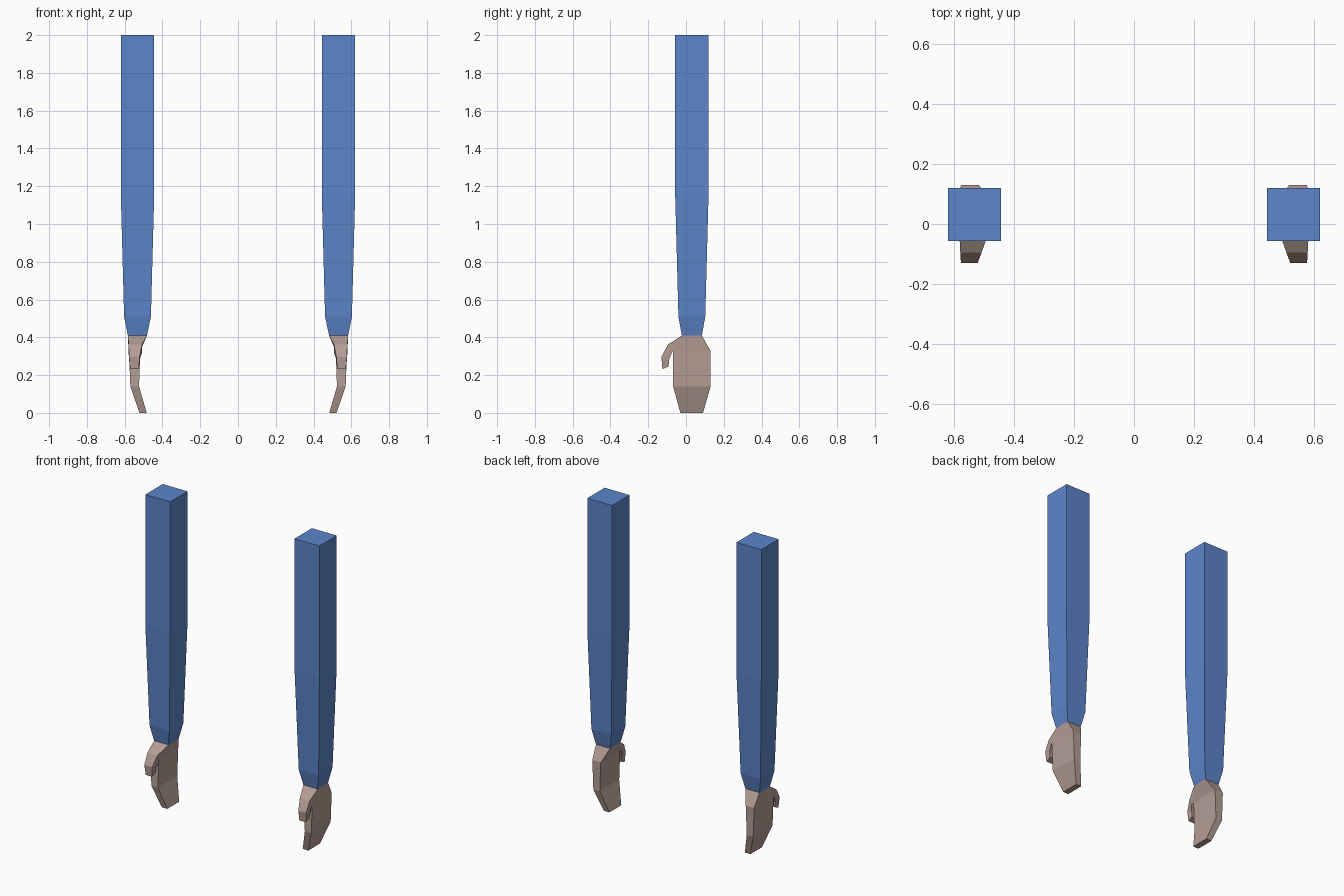
import bpy, bmesh

if "Cube" in bpy.data.objects:
    bpy.data.objects.remove(bpy.data.objects["Cube"])


def material(name, rgb):
    m = bpy.data.materials.new(name)
    linear = [((c / 255 + 0.055) / 1.055) ** 2.4 for c in rgb]
    m.diffuse_color = (*linear, 1)
    m.use_nodes = True
    m.node_tree.nodes["Principled BSDF"].inputs["Base Color"].default_value = m.diffuse_color
    return m


blue = material("sleeve blue", (92, 133, 202))
skin = material("skin", (180, 157, 149))


def ring(bm, z, x0, x1, y0, y1):
    """Rectangular cross-section; corners run front-inner, front-outer, back-outer, back-inner."""
    return [bm.verts.new((x, y, z)) for x, y in ((x0, y0), (x1, y0), (x1, y1), (x0, y1))]


def bridge(bm, a, b, skip=()):
    for i in range(4):
        if i not in skip:
            j = (i + 1) % 4
            bm.faces.new((a[i], a[j], b[j], b[i]))


def finish(bm, name, mat):
    """Make a flat-shaded pair of parts, mirrored across x = 0."""
    bmesh.ops.recalc_face_normals(bm, faces=bm.faces)
    mesh = bpy.data.meshes.new(name)
    bm.to_mesh(mesh)
    bm.free()
    mesh.materials.append(mat)
    ob = bpy.data.objects.new(name, mesh)
    bpy.context.collection.objects.link(ob)
    ob.modifiers.new("Mirror", 'MIRROR').use_mirror_merge = False


WRIST = (0.41, 0.482, 0.583, -0.022, 0.084)

# Sleeves: square tubes tapering to the wrist
bm = bmesh.new()
cx, cy = 0.532, 0.031
rings = [ring(bm, z, cx - h, cx + h, cy - h, cy + h)
         for z, h in ((2.0, 0.0885), (1.16, 0.0885), (0.51, 0.071))]
rings.append(ring(bm, *WRIST))
for a, b in zip(rings, rings[1:]):
    bridge(bm, a, b)
bm.faces.new(rings[0])
finish(bm, "sleeves", blue)

# Hands: palm and mitten fingers, with the front wrist slope left open for the thumb
bm = bmesh.new()
rings = [ring(bm, *s) for s in (WRIST,
                                (0.328, 0.517, 0.577, -0.068, 0.13),
                                (0.14, 0.524, 0.57, -0.068, 0.13),
                                (0.0, 0.483, 0.522, -0.03, 0.09))]
for i, (a, b) in enumerate(zip(rings, rings[1:])):
    bridge(bm, a, b, skip=(0,) if i == 0 else ())
bm.faces.new(rings[-1])

# Thumb: curls forward and down out of the open slope
wrist, palm = rings[:2]
last = [wrist[0], wrist[1], palm[1], palm[0]]
for (yo, zo), (yi, zi), x0, x1 in (
        ((-0.095, 0.362), (-0.075, 0.318), 0.508, 0.579),
        ((-0.13, 0.297), (-0.09, 0.28), 0.521, 0.577),
        ((-0.125, 0.232), (-0.092, 0.246), 0.525, 0.571)):
    new = [bm.verts.new(p) for p in ((x0, yo, zo), (x1, yo, zo), (x1, yi, zi), (x0, yi, zi))]
    bridge(bm, last, new)
    last = new
bm.faces.new(last)
finish(bm, "hands", skin)
